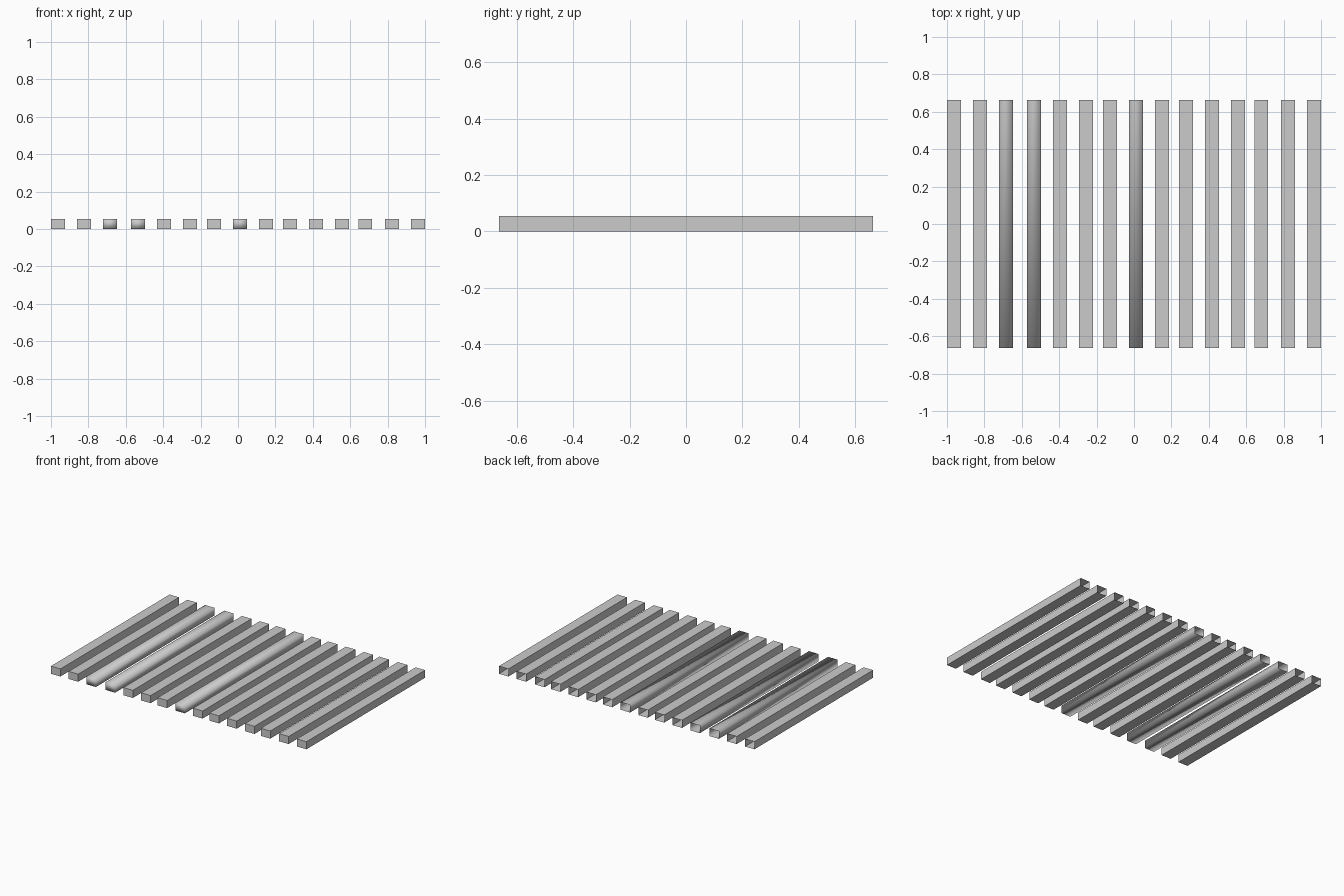
import bpy, bmesh
from mathutils import Matrix

if "Cube" in bpy.data.objects:
    bpy.data.objects.remove(bpy.data.objects["Cube"])

WIDTH, LENGTH, HEIGHT = 0.074, 1.326, 0.054
# slat centres along x, slightly uneven spacing
CENTRES = [-0.963, -0.824, -0.685, -0.535, -0.396, -0.257, -0.128, 0.011,
           0.150, 0.278, 0.417, 0.556, 0.680, 0.824, 0.963]
SOFT = {2, 3, 7}  # slats whose shading blends across the edges


def slat(index, x):
    # hollow box bar, open at the back end
    bm = bmesh.new()
    bmesh.ops.create_cube(bm, size=1, matrix=Matrix.Diagonal((WIDTH, LENGTH, HEIGHT, 1)))
    bm.normal_update()
    back = [f for f in bm.faces if f.normal.y > 0.9]
    bmesh.ops.delete(bm, geom=back, context='FACES_ONLY')
    for f in bm.faces:
        f.smooth = index in SOFT
    name = f"slat_{index + 1:02d}"
    mesh = bpy.data.meshes.new(name)
    bm.to_mesh(mesh)
    bm.free()
    obj = bpy.data.objects.new(name, mesh)
    obj.location = (x, 0, HEIGHT / 2)
    bpy.context.collection.objects.link(obj)


# row of parallel slats
for i, x in enumerate(CENTRES):
    slat(i, x)
